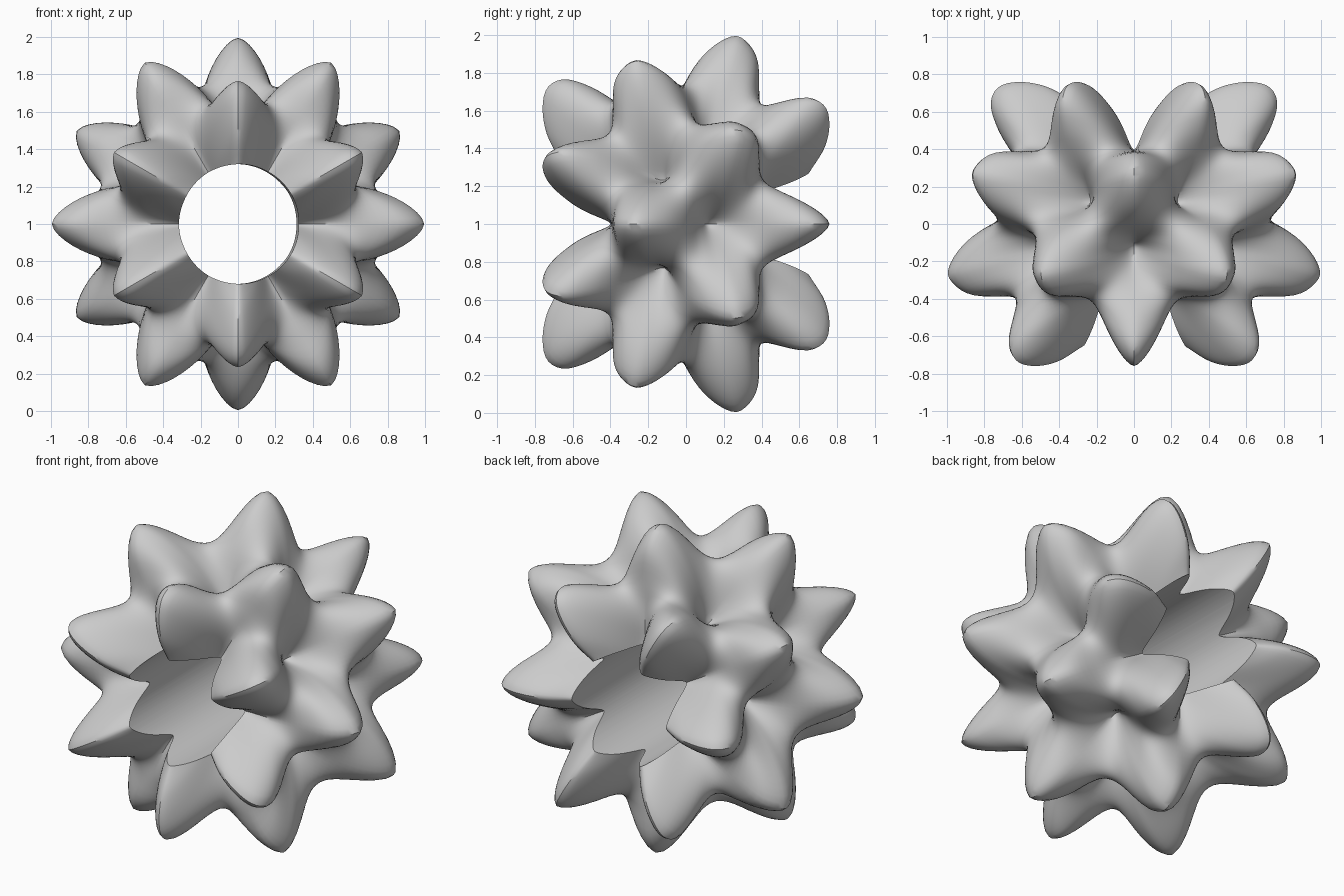
import bpy, bmesh, math

if "Cube" in bpy.data.objects:
    bpy.data.objects.remove(bpy.data.objects["Cube"])

# Radius against latitude (front pole = +90) along a front-lobe meridian.
# The meridians halfway between use the same profile mirrored.
PROFILE = [(-90, .5), (-75, .49), (-60, .49), (-51, .51), (-45, .555), (-35, .68),
           (-29, .80), (-23.4, .95), (-18, 1.02), (-14, 1.025), (-7, .92), (0, .76),
           (7, .58), (14, .48), (22, .56), (30, .75), (35, .89), (40, 1.0),
           (45, 1.03), (50, .99), (57, .88), (64, .73), (75, .58), (90, .5)]


def slope(i):
    a, b = PROFILE[max(i - 1, 0)], PROFILE[min(i + 1, len(PROFILE) - 1)]
    return (b[1] - a[1]) / (b[0] - a[0])


def radius(lat):
    # smooth cubic interpolation of the profile
    i = 0
    while i < len(PROFILE) - 2 and lat > PROFILE[i + 1][0]:
        i += 1
    (x0, y0), (x1, y1) = PROFILE[i], PROFILE[i + 1]
    h = x1 - x0
    t = (lat - x0) / h
    return ((2*t**3 - 3*t*t + 1) * y0 + (t**3 - 2*t*t + t) * h * slope(i)
            + (3*t*t - 2*t**3) * y1 + (t**3 - t*t) * h * slope(i + 1))


# Lobed ball: six-fold lobes around the y axis
NA, NL = 192, 120
bm = bmesh.new()
rings = []
for j in range(1, NL):
    lat = -90 + 180 * j / NL
    hi, lo = radius(lat), radius(-lat)
    c, s = math.cos(math.radians(lat)), math.sin(math.radians(lat))
    ring = []
    for i in range(NA):
        az = 2 * math.pi * i / NA
        u = (1 - math.cos(6 * az)) / 2          # 1 on the front-lobe meridians
        p, q = max(u, 0) ** .8, max(1 - u, 0) ** .8
        r = lo + (hi - lo) * p / (p + q)
        ring.append(bm.verts.new((r*c*math.cos(az), -r*s, 1 + r*c*math.sin(az))))
    rings.append(ring)
for a, b in zip(rings, rings[1:]):
    for i in range(NA):
        k = (i + 1) % NA
        bm.faces.new((a[i], a[k], b[k], b[i]))
bm.faces.new(rings[0])
bm.faces.new(rings[-1])
bmesh.ops.recalc_face_normals(bm, faces=bm.faces)
mesh = bpy.data.meshes.new("lobed_ball")
bm.to_mesh(mesh)
bm.free()
ball = bpy.data.objects.new("lobed_ball", mesh)
bpy.context.collection.objects.link(ball)

# Round hole through the middle, front to back
bpy.ops.mesh.primitive_cylinder_add(vertices=128, radius=.32, depth=3,
                                    location=(0, 0, 1), rotation=(math.pi/2, 0, math.pi/300))
cutter = bpy.context.object
cutter.name = "hole_cutter"
mod = ball.modifiers.new("hole", 'BOOLEAN')
mod.operation = 'DIFFERENCE'
mod.solver = 'EXACT'
mod.object = cutter
bpy.context.view_layer.objects.active = ball
bpy.ops.object.select_all(action='DESELECT')
ball.select_set(True)
bpy.ops.object.modifier_apply(modifier=mod.name)
bpy.data.objects.remove(cutter)
bpy.ops.object.shade_smooth_by_angle(angle=math.radians(40))
